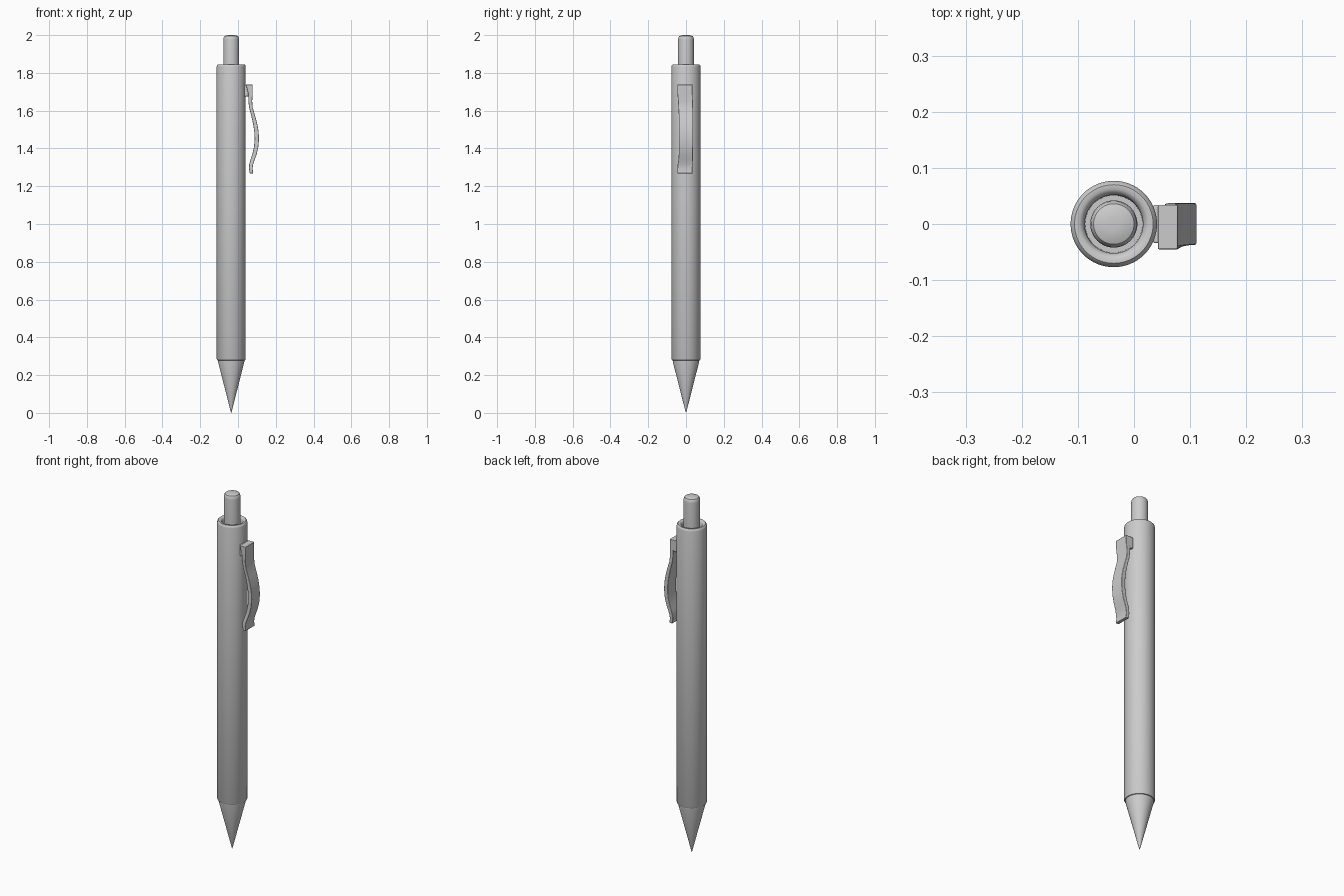
import bpy, bmesh, math

CX = -0.036   # pen axis
SIDES = 64


def finish(name, bm, angle=35):
    bmesh.ops.recalc_face_normals(bm, faces=bm.faces)
    me = bpy.data.meshes.new(name)
    bm.to_mesh(me)
    bm.free()
    ob = bpy.data.objects.new(name, me)
    bpy.context.collection.objects.link(ob)
    bpy.ops.object.select_all(action='DESELECT')
    bpy.context.view_layer.objects.active = ob
    ob.select_set(True)
    bpy.ops.object.shade_smooth_by_angle(angle=math.radians(angle))
    return ob


def lathe(name, profile):
    """Spin (radius, z) points around the pen axis."""
    bm = bmesh.new()
    vs = [bm.verts.new((CX + r, 0, z)) for r, z in profile]
    es = [bm.edges.new(p) for p in zip(vs, vs[1:])]
    bmesh.ops.spin(bm, geom=vs + es, cent=(CX, 0, 0), axis=(0, 0, 1),
                   angle=2 * math.pi, steps=SIDES, use_duplicate=False)
    bmesh.ops.remove_doubles(bm, verts=bm.verts, dist=1e-5)
    return finish(name, bm)


def loft(name, sections, bevel):
    """Bridge rectangular (z, x_in, x_out, y_min, y_max) sections."""
    bm = bmesh.new()
    rings = [[bm.verts.new(p) for p in
              ((a, c, z), (b, c, z), (b, d, z), (a, d, z))]
             for z, a, b, c, d in sections]
    for r, s in zip(rings, rings[1:]):
        for i in range(4):
            j = (i + 1) % 4
            bm.faces.new((r[i], r[j], s[j], s[i]))
    bm.faces.new(rings[0])
    bm.faces.new(rings[-1])
    ob = finish(name, bm)
    mod = ob.modifiers.new("soft_edges", 'BEVEL')
    mod.width = bevel
    mod.segments = 2
    mod.limit_method = 'ANGLE'
    mod.angle_limit = math.radians(50)
    return ob


# Barrel: tube with rounded rim and recessed bore
lathe("barrel", [(0, 0.277), (0.068, 0.277), (0.074, 0.279), (0.077, 0.285),
                 (0.077, 1.832), (0.075, 1.840), (0.070, 1.845), (0.062, 1.845),
                 (0.056, 1.841), (0.052, 1.832), (0.051, 1.77), (0, 1.77)])

# Writing tip
lathe("tip", [(0, 0.0), (0.003, 0.008), (0.070, 0.272), (0.070, 0.280), (0, 0.280)])

# Push button with softly domed end
lathe("push_button", [(0, 1.765), (0.042, 1.765), (0.042, 1.975), (0.0405, 1.987),
                      (0.036, 1.994), (0.026, 1.998), (0.013, 2.0), (0, 2.0)])

# Bowed clip
loft("clip", [
    (1.738, 0.042, 0.078, -0.045, 0.034),
    (1.690, 0.054, 0.078, -0.045, 0.034),
    (1.650, 0.055, 0.075, -0.042, 0.036),
    (1.615, 0.059, 0.078, -0.040, 0.037),
    (1.575, 0.070, 0.090, -0.038, 0.037),
    (1.530, 0.080, 0.102, -0.037, 0.037),
    (1.490, 0.086, 0.109, -0.037, 0.037),
    (1.450, 0.088, 0.111, -0.037, 0.037),
    (1.410, 0.085, 0.108, -0.037, 0.037),
    (1.370, 0.076, 0.099, -0.038, 0.036),
    (1.340, 0.066, 0.088, -0.040, 0.036),
    (1.315, 0.059, 0.080, -0.044, 0.035),
    (1.295, 0.058, 0.077, -0.045, 0.034),
    (1.268, 0.062, 0.080, -0.045, 0.034)], 0.002)

# Pad joining the clip to the barrel
loft("clip_mount", [
    (1.737, 0.034, 0.062, -0.034, 0.034),
    (1.675, 0.034, 0.062, -0.034, 0.034)], 0.003)
